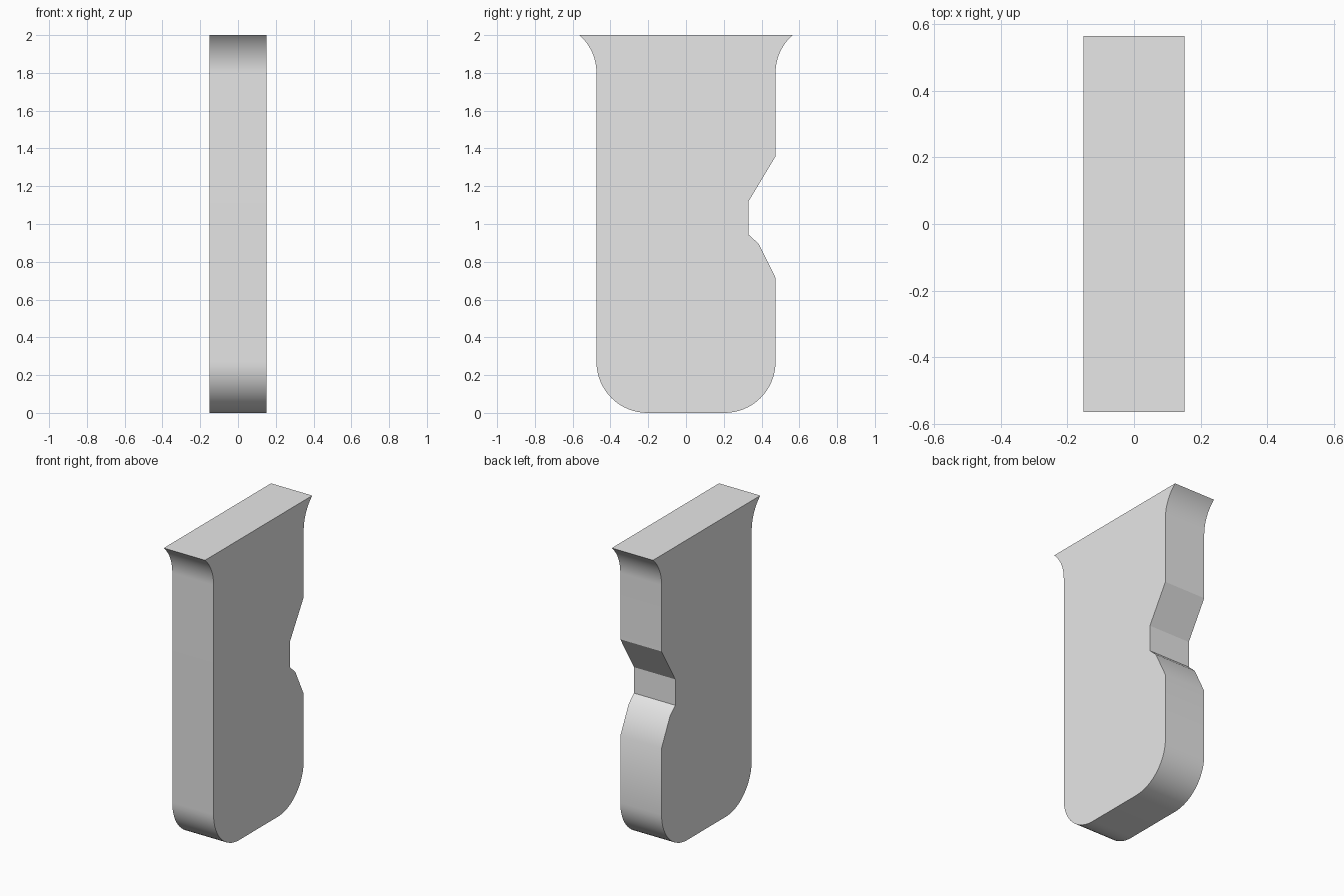
import bpy, bmesh, math

cube = bpy.data.objects.get("Cube")
if cube:
    bpy.data.objects.remove(cube, do_unlink=True)

HALF_THICK, HALF_DEPTH, HEIGHT = 0.152, 0.474, 2.0
CORNER_R, FLARE_R, FLARE_H = 0.27, 0.267, 0.2


def arc(cy, cz, radius, start, end, steps=16):
    """Points on a circle in the side plane, angles in degrees."""
    angles = [math.radians(start + (end - start) * i / steps) for i in range(steps + 1)]
    return [(cy + radius * math.cos(a), cz + radius * math.sin(a)) for a in angles]


# Half outline, bottom to top: rounded foot corner and flared lip
foot = arc(HALF_DEPTH - CORNER_R, CORNER_R, CORNER_R, -90, 0)
flare_angle = math.degrees(math.asin(FLARE_H / FLARE_R))
lip = arc(HALF_DEPTH + FLARE_R, HEIGHT - FLARE_H, FLARE_R, 180, 180 - flare_angle)

# Notch in the back edge
notch = [(HALF_DEPTH, 0.715), (0.385, 0.895), (0.33, 0.945),
         (0.33, 1.118), (HALF_DEPTH, 1.358)]

back = foot + notch + lip
front = [(-y, z) for y, z in reversed(foot + lip)]

# Extrude the outline across the thickness
bm = bmesh.new()
side = bm.faces.new([bm.verts.new((-HALF_THICK, y, z)) for y, z in back + front])
extruded = bmesh.ops.extrude_face_region(bm, geom=[side])["geom"]
bmesh.ops.translate(bm, vec=(2 * HALF_THICK, 0, 0),
                    verts=[g for g in extruded if isinstance(g, bmesh.types.BMVert)])
bmesh.ops.recalc_face_normals(bm, faces=bm.faces)
mesh = bpy.data.meshes.new("notched_plate")
bm.to_mesh(mesh)
bm.free()

plate = bpy.data.objects.new("notched_plate", mesh)
bpy.context.collection.objects.link(plate)

# Plain grey material
grey = bpy.data.materials.new("light_grey")
grey.use_nodes = True
colour = (0.8, 0.8, 0.8, 1)
grey.diffuse_color = colour
grey.node_tree.nodes["Principled BSDF"].inputs["Base Color"].default_value = colour
mesh.materials.append(grey)

# Smooth the curves, keep the hard edges
bpy.ops.object.select_all(action="DESELECT")
plate.select_set(True)
bpy.context.view_layer.objects.active = plate
bpy.ops.object.shade_smooth_by_angle(angle=math.radians(30))
